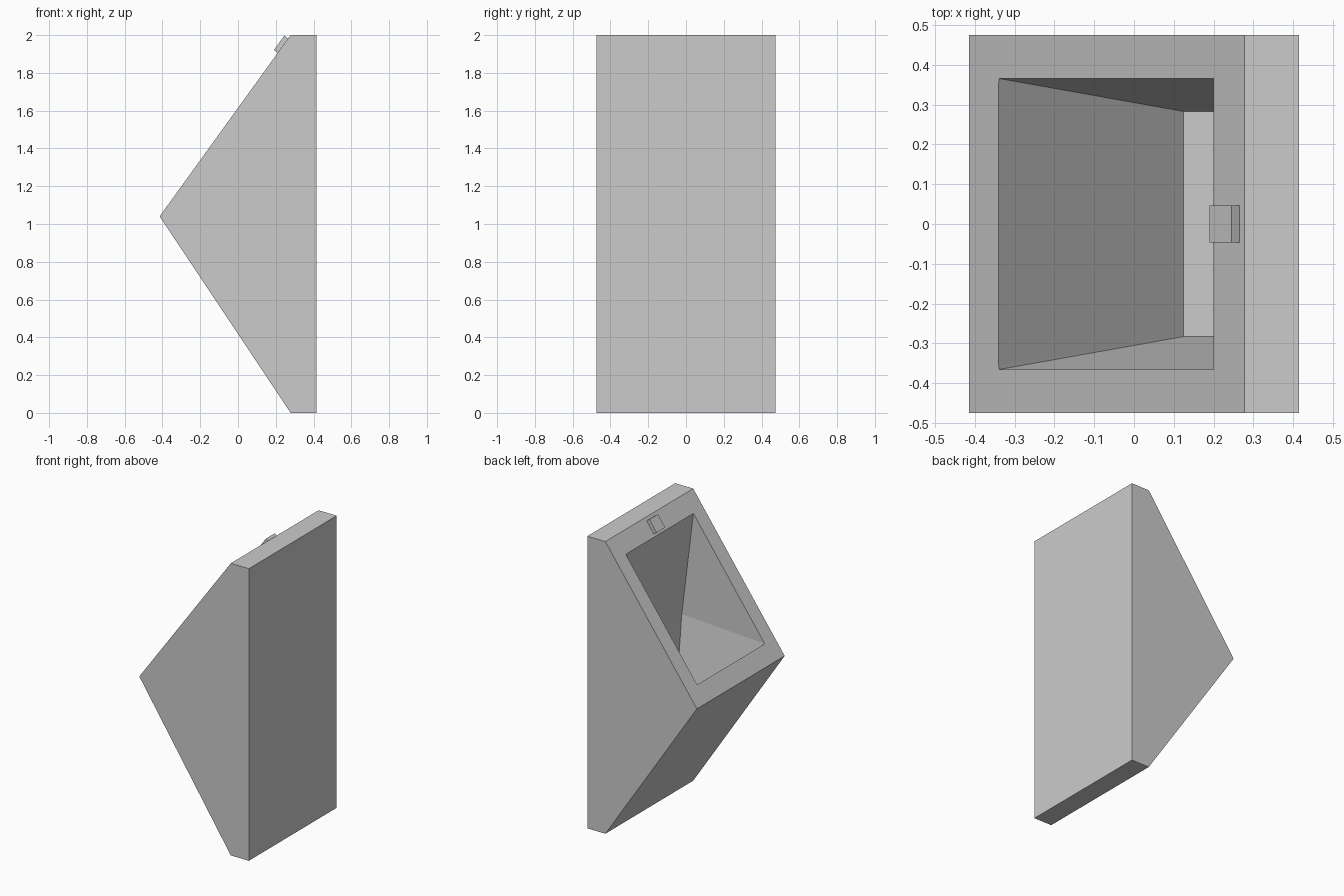
import bpy
import bmesh

default = bpy.data.objects.get("Cube")
if default:
    bpy.data.objects.remove(default, do_unlink=True)

grey = bpy.data.materials.new("plain_grey")
grey.use_nodes = True
colour = (0.6, 0.6, 0.6, 1)
grey.diffuse_color = colour
grey.node_tree.nodes["Principled BSDF"].inputs["Base Color"].default_value = colour


def make_object(name, bm):
    bmesh.ops.recalc_face_normals(bm, faces=bm.faces[:])
    mesh = bpy.data.meshes.new(name)
    bm.to_mesh(mesh)
    bm.free()
    mesh.materials.append(grey)
    obj = bpy.data.objects.new(name, mesh)
    bpy.context.collection.objects.link(obj)
    return obj


def prism(name, profile, half_width):
    """Extrude an x-z profile evenly to both sides along y."""
    bm = bmesh.new()
    face = bm.faces.new([bm.verts.new((x, -half_width, z)) for x, z in profile])
    side = bmesh.ops.extrude_face_region(bm, geom=[face])["geom"]
    verts = [v for v in side if isinstance(v, bmesh.types.BMVert)]
    bmesh.ops.translate(bm, verts=verts, vec=(0, 2 * half_width, 0))
    return make_object(name, bm)


def hull(name, sections):
    """Convex solid from (x, z, half width) points mirrored across y."""
    bm = bmesh.new()
    for x, z, w in sections:
        for y in (-w, w):
            bm.verts.new((x, y, z))
    bmesh.ops.convex_hull(bm, input=bm.verts[:])
    bmesh.ops.dissolve_limit(bm, angle_limit=0.01, verts=bm.verts[:], edges=bm.edges[:])
    return make_object(name, bm)


# Wedge-shaped housing with a flat back
body = prism("housing", [(0.278, 0), (0.415, 0), (0.415, 2), (0.278, 2), (-0.415, 1.04)], 0.475)

# Hopper recess: upright walls above the rim, tapering to a small flat floor
mouth, floor = 0.366, 0.283
cutter = hull("hopper_cutter", [
    (-0.407, 1.219, mouth), (0.188, 1.991, mouth),   # beyond the opening
    (-0.34, 1.144, mouth), (0.2, 1.892, mouth),      # opening
    (0.288, 1.18, mouth),                            # rear of rim
    (0.125, 0.62, floor), (0.275, 0.62, floor),      # floor
])
cutter.hide_render = True

cut = body.modifiers.new("hopper", "BOOLEAN")
cut.operation = "DIFFERENCE"
cut.solver = "EXACT"
cut.object = cutter
bpy.context.view_layer.objects.active = body
bpy.ops.object.modifier_apply(modifier=cut.name)
bpy.data.objects.remove(cutter, do_unlink=True)

# Small square button on the slope above the opening
prism("button", [(0.211, 1.907), (0.265, 1.982), (0.245, 1.997), (0.19, 1.921)], 0.047)
